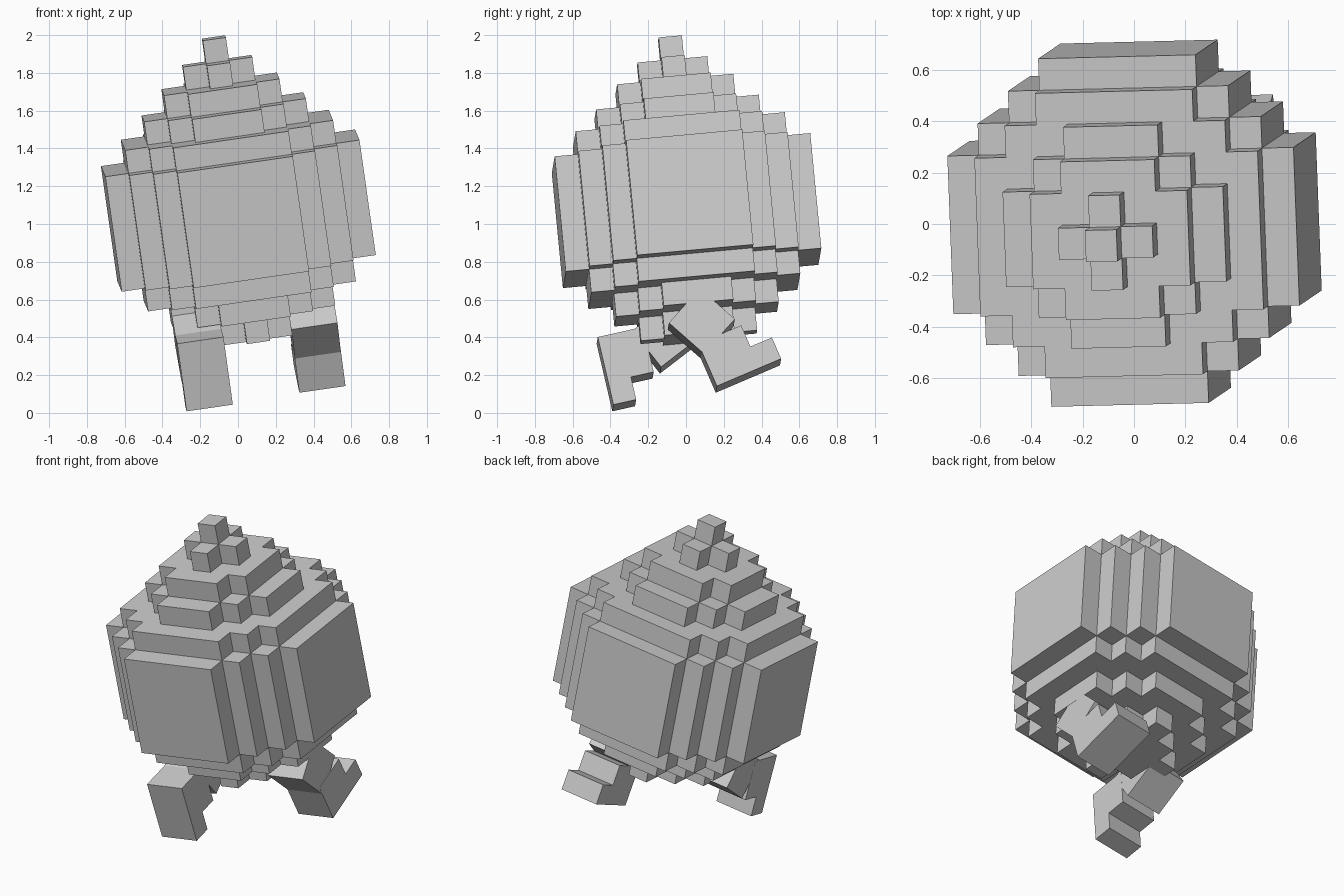
import bpy, bmesh
from math import cos, sin, radians
from mathutils import Matrix, Vector

if "Cube" in bpy.data.objects:
    bpy.data.objects.remove(bpy.data.objects["Cube"])

U = 0.1236                                   # edge of one block
ez = Vector((-0.14, -0.095, 0.9856)).normalized()
ex = Vector((0.99, 0.025, 0.14))
ex = (ex - ez * ex.dot(ez)).normalized()
ey = ez.cross(ex)
# tilted frame shared by all parts, measured in blocks
FRAME = Matrix.Translation((0.002, 0.003, 1.071)) @ \
    Matrix((ex, ey, ez)).transposed().to_4x4() @ Matrix.Scale(U, 4)

grey = bpy.data.materials.new("plain grey")
grey.diffuse_color = (0.6, 0.6, 0.6, 1)
grey.use_nodes = True
grey.node_tree.nodes["Principled BSDF"].inputs["Base Color"].default_value = grey.diffuse_color


def finish(bm, name):
    bmesh.ops.recalc_face_normals(bm, faces=bm.faces)
    bm.transform(FRAME)
    mesh = bpy.data.meshes.new(name)
    bm.to_mesh(mesh)
    bm.free()
    mesh.materials.append(grey)
    bpy.context.collection.objects.link(bpy.data.objects.new(name, mesh))


# Stepped body: each level k has a reach and a limit on |i| + |j|
LEVELS = {k: (5, 7) for k in range(-2, 3)}
LEVELS.update({3: (4, 6), 4: (3, 4), 5: (2, 3), 6: (1, 1), 7: (0, 0),
               -3: (4, 6), -4: (3, 4), -5: (2, 2)})
cells = {(i, j, k) for k, (reach, total) in LEVELS.items()
         for i in range(-reach, reach + 1) for j in range(-reach, reach + 1)
         if abs(i) + abs(j) <= total}
bm = bmesh.new()
for c in sorted(cells):
    for axis in range(3):
        for side in (-1, 1):
            near = list(c)
            near[axis] += side
            if tuple(near) in cells:
                continue
            quad = []
            for a, b in ((-1, -1), (1, -1), (1, 1), (-1, 1)):
                p = Vector(c)
                p[axis] += side / 2
                p[(axis + 1) % 3] += a / 2
                p[(axis + 2) % 3] += b / 2
                quad.append(p)
            if side < 0:
                quad.reverse()
            bm.faces.new([bm.verts.new(p) for p in quad])
bmesh.ops.remove_doubles(bm, verts=bm.verts, dist=0.01)
bmesh.ops.dissolve_limit(bm, angle_limit=0.01, verts=bm.verts, edges=bm.edges)
finish(bm, "body")


# Legs: side profile swung about the hip, then extruded sideways
HIP = Vector((-0.54, -4.58))
PIVOT = Vector((0.18, 3.72))
FOOT = [(0, 0), (3, 0), (3, 1), (2, 1), (2, 2), (0, 2)]
t = radians(25)
THIGH = [(0.53 + a * cos(t) - b * sin(t), 2.84 + a * sin(t) + b * cos(t))
         for a, b in ((-1, -1), (1, -1), (1, 1), (-1, 1))]


def leg_part(name, profile, x, width, angle):
    bm = bmesh.new()
    turn = Matrix.Rotation(radians(angle), 2)
    pts = [HIP + turn @ (Vector(p) - PIVOT) for p in profile]
    face = bm.faces.new([bm.verts.new((x - width / 2, p.x, p.y)) for p in pts])
    out = bmesh.ops.extrude_face_region(bm, geom=[face])
    bmesh.ops.translate(bm, vec=(width, 0, 0),
                        verts=[v for v in out["geom"] if isinstance(v, bmesh.types.BMVert)])
    finish(bm, name)


for label, x, angle in (("left", -2.5, -82.5), ("right", 2.5, 18)):
    leg_part(label + "_foot", FOOT, x, 2, angle)
    leg_part(label + "_thigh", THIGH, x, 1.99, angle)
